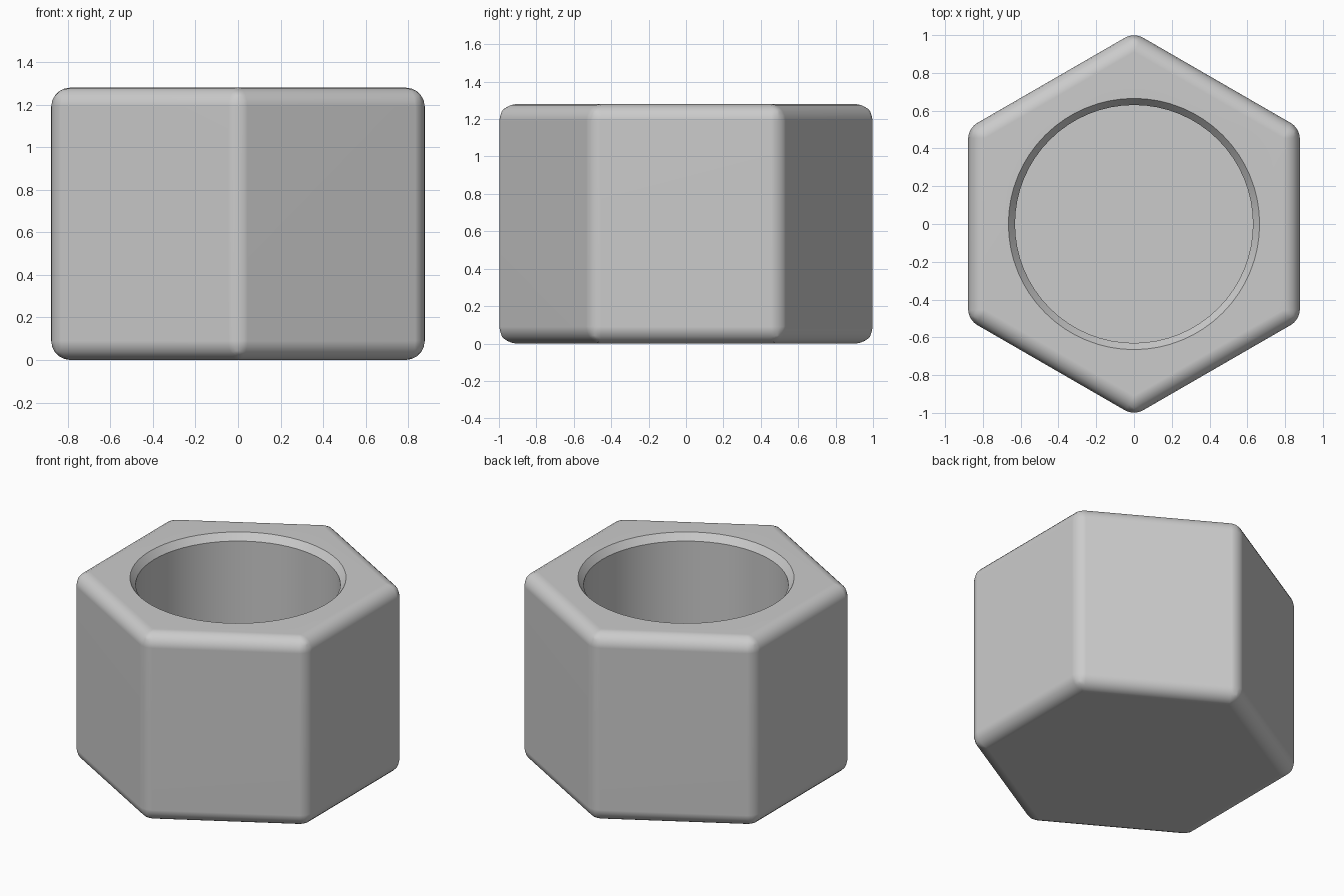
import bpy
import bmesh
import math

cube = bpy.data.objects.get("Cube")
if cube:
    bpy.data.objects.remove(cube, do_unlink=True)

HEIGHT = 1.28
ROUND = 0.09                                   # radius of all rounded edges
OUTER = 1 + ROUND * (1 / math.cos(math.pi / 6) - 1)
HOLE, FLOOR, RIM = 0.63, 0.2, 0.035

grey = bpy.data.materials.new("light_grey")
grey.use_nodes = True
colour = (0.6, 0.6, 0.6, 1)
grey.diffuse_color = colour
grey.node_tree.nodes["Principled BSDF"].inputs["Base Color"].default_value = colour


def stacked_solid(name, rings, sides):
    """Closed solid through (radius, height) rings, first corner on +y."""
    bm = bmesh.new()
    loops = []
    for radius, z in rings:
        angles = [math.pi / 2 + math.tau * i / sides for i in range(sides)]
        loops.append([bm.verts.new((radius * math.cos(a), radius * math.sin(a), z))
                      for a in angles])
    for low, high in zip(loops, loops[1:]):
        for i in range(sides):
            j = (i + 1) % sides
            bm.faces.new((low[i], low[j], high[j], high[i]))
    bm.faces.new(reversed(loops[0]))
    bm.faces.new(loops[-1])
    mesh = bpy.data.meshes.new(name)
    bm.to_mesh(mesh)
    bm.free()
    mesh.materials.append(grey)
    obj = bpy.data.objects.new(name, mesh)
    bpy.context.collection.objects.link(obj)
    return obj


# Six-sided body; upright edges get a smaller offset for the same radius
body = stacked_solid("hexagonal_cup", [(OUTER, 0), (OUTER, HEIGHT)], 6)
weights = body.data.attributes.new("bevel_weight_edge", 'FLOAT', 'EDGE')
for edge in body.data.edges:
    a, b = (body.data.vertices[i].co for i in edge.vertices)
    upright = abs(a.z - b.z) > 0.1
    weights.data[edge.index].value = math.tan(math.pi / 6) if upright else 1

bevel = body.modifiers.new("rounded_edges", 'BEVEL')
bevel.limit_method = 'WEIGHT'
bevel.width = ROUND
bevel.segments = 5

# Round pocket with a flared rim
cutter = stacked_solid("pocket_cutter", [
    (HOLE, FLOOR), (HOLE, HEIGHT - RIM * 1.3),
    (HOLE + RIM, HEIGHT), (HOLE + RIM, HEIGHT + 0.2)], 64)
cutter.hide_render = True
pocket = body.modifiers.new("pocket", 'BOOLEAN')
pocket.operation = 'DIFFERENCE'
pocket.solver = 'EXACT'
pocket.object = cutter

# Bake the shape, drop the cutter, and smooth
bpy.ops.object.select_all(action='DESELECT')
body.select_set(True)
bpy.context.view_layer.objects.active = body
for modifier in list(body.modifiers):
    bpy.ops.object.modifier_apply(modifier=modifier.name)
bpy.data.objects.remove(cutter, do_unlink=True)
bpy.ops.object.shade_smooth_by_angle(angle=math.radians(30))
normals = body.modifiers.new("flat_face_normals", 'WEIGHTED_NORMAL')
normals.keep_sharp = True
